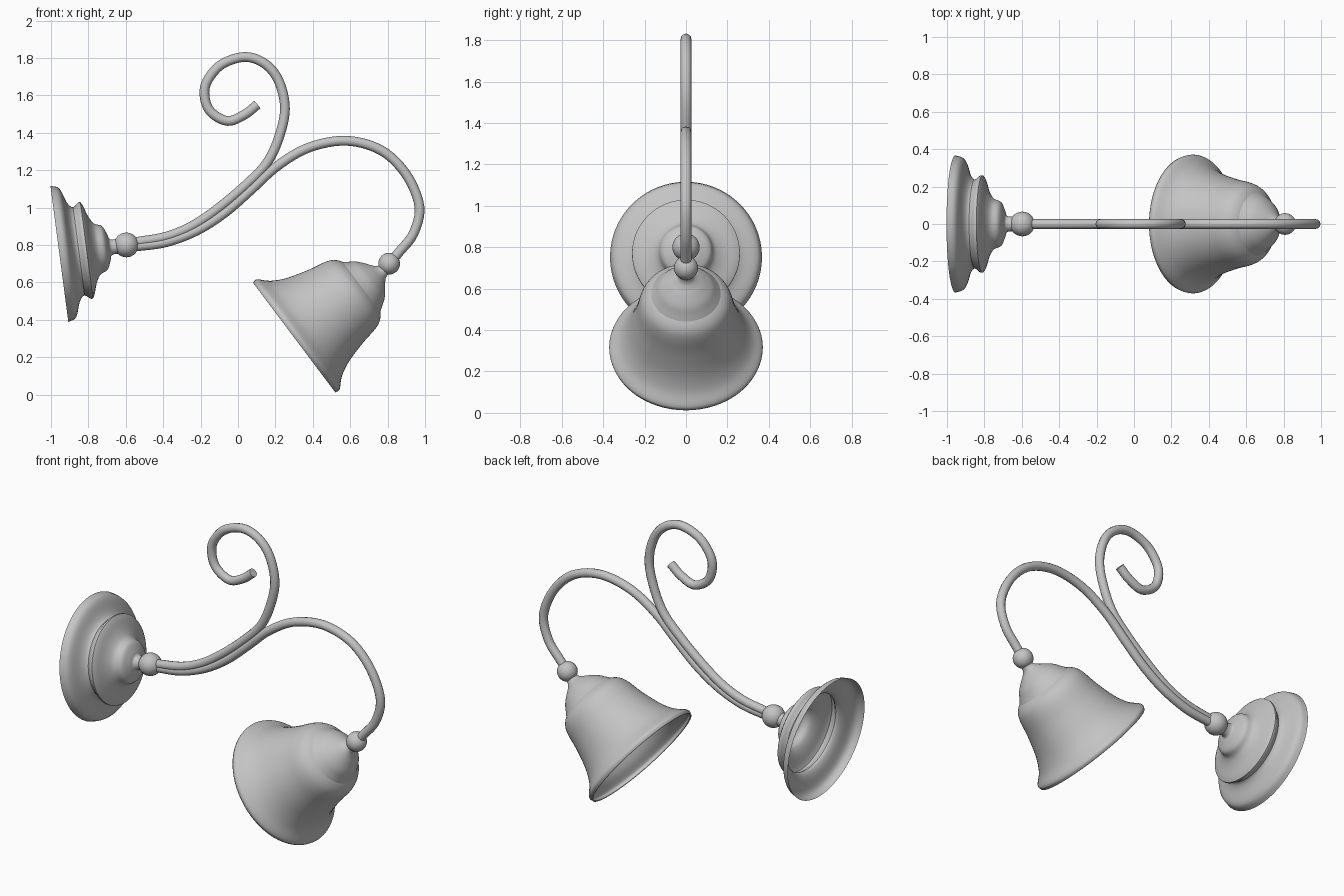
import bpy, bmesh, math
from mathutils import Vector

if "Cube" in bpy.data.objects:
    bpy.data.objects.remove(bpy.data.objects["Cube"])

metal = bpy.data.materials.new("plain_grey")
metal.use_nodes = True
grey = (0.55, 0.55, 0.55, 1)
metal.diffuse_color = grey
metal.node_tree.nodes["Principled BSDF"].inputs["Base Color"].default_value = grey


def smooth_path(points, steps=4):
    """Catmull-Rom interpolation through the points."""
    p = [Vector(q) for q in points]
    p = [2 * p[0] - p[1]] + p + [2 * p[-1] - p[-2]]
    out = []
    for a, b, c, d in zip(p, p[1:], p[2:], p[3:]):
        for i in range(steps):
            t = i / steps
            out.append(0.5 * (2 * b + (c - a) * t + (2 * a - 5 * b + 4 * c - d) * t ** 2
                              + (3 * b - a - 3 * c + d) * t ** 3))
    return out + [p[-2]]


def finish(obj, angle=40):
    obj.data.materials.append(metal)
    bpy.ops.object.select_all(action='DESELECT')
    obj.select_set(True)
    bpy.context.view_layer.objects.active = obj
    if obj.type == 'CURVE':
        bpy.ops.object.convert(target='MESH')
    bpy.ops.object.shade_smooth_by_angle(angle=math.radians(angle))
    return obj


def lathe(name, profile, origin, axis, segments=64):
    """Revolve (distance, radius) pairs around an axis in the xz plane."""
    bm = bmesh.new()
    verts = [bm.verts.new((r, 0, d)) for d, r in smooth_path(profile)]
    edges = [bm.edges.new(pair) for pair in zip(verts, verts[1:])]
    bmesh.ops.spin(bm, geom=verts + edges, cent=(0, 0, 0), axis=(0, 0, 1),
                   angle=math.tau, steps=segments, use_duplicate=False)
    bmesh.ops.remove_doubles(bm, verts=bm.verts, dist=0.0002)
    bmesh.ops.recalc_face_normals(bm, faces=bm.faces)
    mesh = bpy.data.meshes.new(name)
    bm.to_mesh(mesh)
    bm.free()
    obj = bpy.data.objects.new(name, mesh)
    bpy.context.collection.objects.link(obj)
    obj.location = origin
    obj.rotation_euler = (0, math.atan2(axis[0], axis[1]), 0)
    return finish(obj)


def tube(name, points, radius=0.026):
    curve = bpy.data.curves.new(name, 'CURVE')
    curve.dimensions = '3D'
    curve.bevel_depth = radius
    curve.bevel_resolution = 4
    curve.use_fill_caps = True
    path = smooth_path([(x, 0, z) for x, z in points], 6)
    spline = curve.splines.new('POLY')
    spline.points.add(len(path) - 1)
    for point, co in zip(spline.points, path):
        point.co = (*co, 1)
    obj = bpy.data.objects.new(name, curve)
    bpy.context.collection.objects.link(obj)
    return finish(obj)


def ball(name, x, z, radius):
    bpy.ops.mesh.primitive_uv_sphere_add(segments=32, ring_count=16, radius=radius, location=(x, 0, z))
    obj = bpy.context.object
    obj.name = name
    return finish(obj)


# Stepped wall plate, open at the back
lathe("wall_plate", [(0, .367), (.045, .347), (.075, .268), (.105, .238), (.147, .26),
                     (.178, .18), (.205, .137), (.245, .118), (.267, .07), (.28, .042), (.34, .04)],
      (-.955, 0, .752), (.99, .13))

# Bell shade, hollow, with a thin wall
shade = lathe("bell_shade", [(0, .366), (.028, .368), (.08, .319), (.16, .278), (.28, .243),
                             (.37, .225), (.42, .203), (.455, .16), (.475, .1), (.48, 0)],
              (.3, 0, .305), (.8, .6))
wall = shade.modifiers.new("wall", 'SOLIDIFY')
wall.thickness = 0.008
wall.offset = -1

# Cap holding the shade
lathe("shade_cap", [(.45, .168), (.475, .15), (.51, .125), (.545, .085), (.565, .058),
                    (.59, .036), (.64, .03)], (.3, 0, .305), (.8, .6))

# Joints
ball("wall_joint", -.597, .80, .066)
ball("shade_joint", .808, .70, .058)

# Main arm and the scroll branching off it
tube("main_arm", [(-.6, .79), (-.53, .794), (-.38, .816), (-.22, .877), (-.07, .973), (.07, 1.095),
                  (.21, 1.222), (.38, 1.321), (.58, 1.357), (.767, 1.305), (.9, 1.176),
                  (.97, 1.005), (.938, .861), (.864, .765), (.808, .70)])
tube("scroll", [(-.6, .81), (-.53, .818), (-.38, .845), (-.24, .904), (-.1, 1.0), (.045, 1.123),
                (.152, 1.235), (.217, 1.369), (.251, 1.529), (.217, 1.679), (.142, 1.77),
                (.035, 1.805), (-.088, 1.765), (-.163, 1.679), (-.179, 1.599), (-.147, 1.513),
                (-.056, 1.463), (.035, 1.497), (.104, 1.551)])
